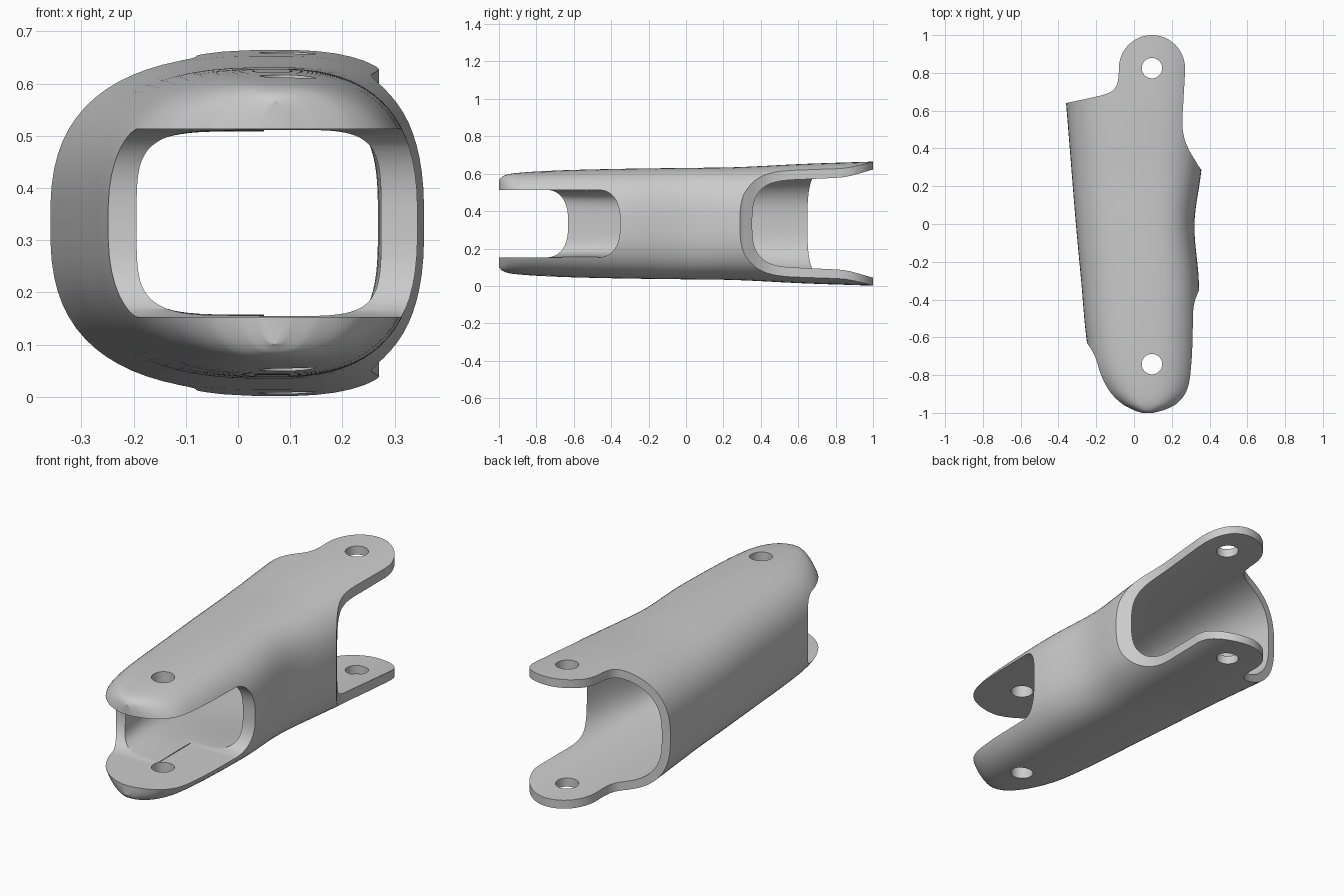
import bpy, bmesh, math

if "Cube" in bpy.data.objects:
    bpy.data.objects.remove(bpy.data.objects["Cube"])

ZC = 0.333   # mid height of the shell
XC = 0.07    # crown line of the shell


def make_object(name, bm):
    bmesh.ops.recalc_face_normals(bm, faces=bm.faces[:])
    mesh = bpy.data.meshes.new(name)
    bm.to_mesh(mesh)
    bm.free()
    obj = bpy.data.objects.new(name, mesh)
    bpy.context.collection.objects.link(obj)
    return obj


def smooth_stations(stations, steps):
    """Hermite interpolation of rows whose first entry is y."""
    def slope(i, k):
        a, b = stations[max(i - 1, 0)], stations[min(i + 1, len(stations) - 1)]
        return (b[k] - a[k]) / (b[0] - a[0])
    rows = []
    for i in range(len(stations) - 1):
        a, b = stations[i], stations[i + 1]
        d = b[0] - a[0]
        for s in range(steps):
            t = s / steps
            row = [a[0] + d * t]
            for k in range(1, len(a)):
                row.append((2*t**3 - 3*t*t + 1) * a[k] + (t**3 - 2*t*t + t) * d * slope(i, k)
                           + (3*t*t - 2*t**3) * b[k] + (t**3 - t*t) * d * slope(i + 1, k))
            rows.append(row)
    rows.append(list(stations[-1]))
    return rows


def loft(name, stations, steps=6, count=72):
    """Skin superellipse sections: y, left x, right x, half height, exponent."""
    bm = bmesh.new()
    rings = []
    for y, xl, xr, h, n in smooth_stations(stations, steps):
        ring = []
        for i in range(count):
            a = 2 * math.pi * (i + 0.5) / count
            c, s = math.cos(a), math.sin(a)
            w = xr - XC if c > 0 else XC - xl
            ring.append(bm.verts.new((
                XC + math.copysign(abs(c) ** (2 / n), c) * w, y,
                ZC + math.copysign(abs(s) ** (2 / n), s) * h)))
        rings.append(ring)
    for r0, r1 in zip(rings, rings[1:]):
        for i in range(count):
            j = (i + 1) % count
            bm.faces.new((r0[i], r0[j], r1[j], r1[i]))
    bm.faces.new(rings[0])
    bm.faces.new(rings[-1])
    return make_object(name, bm)


def prism(name, points, direction):
    bm = bmesh.new()
    face = bm.faces.new([bm.verts.new(p) for p in points])
    res = bmesh.ops.extrude_face_region(bm, geom=[face])
    bmesh.ops.translate(bm, vec=direction,
                        verts=[v for v in res["geom"] if isinstance(v, bmesh.types.BMVert)])
    return make_object(name, bm)


def curve_points(pts, steps=6):
    """Catmull-Rom curve through 2D points."""
    p = [pts[0]] + list(pts) + [pts[-1]]
    out = []
    for i in range(1, len(p) - 2):
        for s in range(steps):
            t = s / steps
            out.append(tuple(0.5 * (2*p[i][k] + (p[i+1][k] - p[i-1][k]) * t
                       + (2*p[i-1][k] - 5*p[i][k] + 4*p[i+1][k] - p[i+2][k]) * t*t
                       + (3*p[i][k] - p[i-1][k] - 3*p[i+1][k] + p[i+2][k]) * t**3)
                       for k in (0, 1)))
    out.append(tuple(pts[-1]))
    return out


def cut(target, cutter, operation='DIFFERENCE'):
    mod = target.modifiers.new("cut", 'BOOLEAN')
    mod.operation = operation
    mod.solver = 'EXACT'
    mod.object = cutter
    bpy.context.view_layer.objects.active = target
    bpy.ops.object.modifier_apply(modifier=mod.name)
    bpy.data.objects.remove(cutter, do_unlink=True)


# Outer skin, rounded nose at the front
shell = loft("link_shell", [
    (-1.00, 0.03, 0.11, 0.232, 2.5),
    (-0.985, -0.02, 0.18, 0.250, 2.6),
    (-0.95, -0.09, 0.255, 0.264, 2.7),
    (-0.88, -0.165, 0.313, 0.273, 2.7),
    (-0.76, -0.225, 0.335, 0.281, 2.7),
    (-0.58, -0.255, 0.342, 0.288, 2.7),
    (-0.30, -0.28, 0.343, 0.294, 2.7),
    (0.00, -0.308, 0.32, 0.298, 2.7),
    (0.27, -0.33, 0.355, 0.302, 2.7),
    (0.64, -0.36, 0.39, 0.320, 2.7),
    (1.10, -0.40, 0.44, 0.335, 2.7)])

# Plan outline of the rear lugs
right = curve_points([(0.60, 0.18), (0.42, 0.23), (0.355, 0.29), (0.325, 0.335), (0.29, 0.395),
                      (0.265, 0.46), (0.256, 0.54), (0.262, 0.66), (0.27, 0.80)])
arc = [(0.095 + 0.175 * math.cos(a), 0.825 + 0.175 * math.sin(a))
       for a in (math.pi * i / 32 for i in range(33))]
left = curve_points([(-0.081, 0.79), (-0.088, 0.745), (-0.108, 0.71), (-0.15, 0.688),
                     (-0.22, 0.670), (-0.36, 0.64), (-0.60, 0.59)])
plan = right + arc + left + [(-0.6, -1.2), (0.6, -1.2)]
cut(shell, prism("plan_outline", [(x, y, -0.3) for x, y in plan], (0, 0, 1.3)), 'INTERSECT')

# Hollow running through the whole length
cut(shell, loft("hollow", [
    (-1.20, -0.187, 0.266, 0.178, 5.0),
    (-0.75, -0.187, 0.268, 0.178, 5.0),
    (-0.42, -0.215, 0.275, 0.180, 4.5),
    (0.00, -0.262, 0.27, 0.235, 3.2),
    (0.30, -0.285, 0.307, 0.258, 3.0),
    (0.64, -0.317, 0.345, 0.275, 2.9),
    (1.20, -0.36, 0.41, 0.296, 2.9)]))

# Open slots in both side walls at the front, with rounded ends
for name, x0, x1, y_end, depth in (("right_slot", 0.05, 0.7, -0.352, 0.12),
                                   ("left_slot", -0.7, 0.06, -0.63, 0.12)):
    end = []
    for i in range(33):
        a = -math.pi / 2 + math.pi * i / 32
        end.append((y_end - depth + depth * math.cos(a) ** 0.9,
                    ZC + math.copysign(abs(math.sin(a)) ** 0.75, math.sin(a)) * 0.1805))
    profile = end + [(-1.2, ZC + 0.1805), (-1.2, ZC - 0.1805)]
    cut(shell, prism(name, [(x0, y, z) for y, z in profile], (x1 - x0, 0, 0)))

# Pivot holes through the lugs
for y in (0.825, -0.742):
    hole = [(0.095 + 0.054 * math.cos(math.pi * i / 24), y + 0.054 * math.sin(math.pi * i / 24), -0.3)
            for i in range(48)]
    cut(shell, prism("pivot_hole", hole, (0, 0, 1.3)))

# Smooth surfaces, crisp cut edges
bpy.ops.object.select_all(action='DESELECT')
shell.select_set(True)
bpy.context.view_layer.objects.active = shell
bpy.ops.object.shade_smooth_by_angle(angle=math.radians(35))
